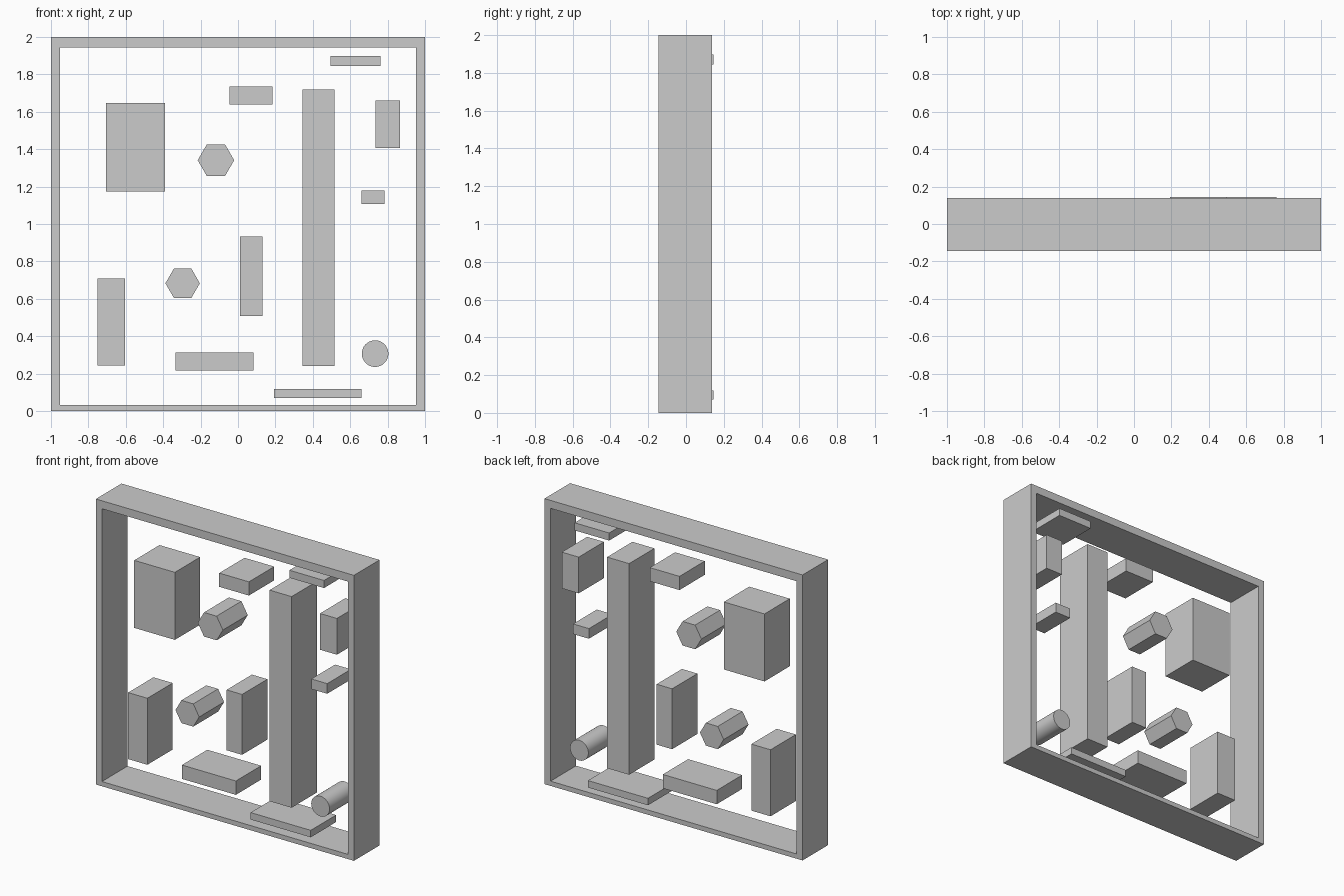
import bpy, bmesh, math

if "Cube" in bpy.data.objects:
    bpy.data.objects.remove(bpy.data.objects["Cube"])

FRONT, BACK = -0.145, 0.138


def make_object(name, bm):
    bmesh.ops.recalc_face_normals(bm, faces=bm.faces)
    mesh = bpy.data.meshes.new(name)
    bm.to_mesh(mesh)
    bm.free()
    obj = bpy.data.objects.new(name, mesh)
    bpy.context.collection.objects.link(obj)
    return obj


def rect(x0, x1, z0, z1):
    return [(x0, z0), (x1, z0), (x1, z1), (x0, z1)]


def ngon(x, z, r, n):
    return [(x + r * math.cos(2 * math.pi * i / n), z + r * math.sin(2 * math.pi * i / n))
            for i in range(n)]


def prism(name, outline, y0=FRONT + 0.003, y1=BACK):
    """Extrude an x-z outline through the depth of the frame."""
    bm = bmesh.new()
    face = bm.faces.new([bm.verts.new((x, y0, z)) for x, z in outline])
    ext = bmesh.ops.extrude_face_region(bm, geom=[face])
    moved = [g for g in ext["geom"] if isinstance(g, bmesh.types.BMVert)]
    bmesh.ops.translate(bm, verts=moved, vec=(0, y1 - y0, 0))
    return make_object(name, bm)


# Rectangular frame: four loops joined into a closed ring
bm = bmesh.new()
outer, inner = rect(-1, 1, 0, 2), rect(-0.953, 0.953, 0.033, 1.944)
loops = [[bm.verts.new((x, y, z)) for x, z in pts]
         for pts, y in ((outer, FRONT), (inner, FRONT), (inner, BACK), (outer, BACK))]
for k in range(4):
    a, b = loops[k], loops[(k + 1) % 4]
    for i in range(4):
        j = (i + 1) % 4
        bm.faces.new((a[i], a[j], b[j], b[i]))
make_object("frame", bm)

# Rectangular blocks inside the frame
blocks = {
    "large_block": (-0.705, -0.39, 1.175, 1.648),
    "lower_left_block": (-0.752, -0.603, 0.243, 0.709),
    "centre_block": (0.011, 0.131, 0.509, 0.932),
    "tall_column": (0.344, 0.515, 0.241, 1.72),
    "upper_block": (-0.046, 0.184, 1.639, 1.735),
    "lower_bar": (-0.335, 0.083, 0.216, 0.313),
    "right_block": (0.735, 0.866, 1.407, 1.661),
}
for name, dims in blocks.items():
    prism(name, rect(*dims))
prism("small_right_block", rect(0.66, 0.783, 1.107, 1.178), -0.131, 0.132)

# Thin slats that stick out slightly at the back
prism("top_slat", rect(0.494, 0.762, 1.844, 1.897), -0.136, 0.145)
prism("bottom_slat", rect(0.193, 0.659, 0.07, 0.119), -0.136, 0.145)

# Hexagonal pegs and round peg
prism("upper_hex_peg", ngon(-0.118, 1.341, 0.0975, 6), -0.138, 0.137)
prism("lower_hex_peg", ngon(-0.296, 0.683, 0.092, 6), -0.138, 0.137)
peg = prism("round_peg", ngon(0.733, 0.307, 0.071, 48), -0.135, 0.135)
bpy.context.view_layer.objects.active = peg
peg.select_set(True)
bpy.ops.object.shade_smooth_by_angle(angle=math.radians(30))
